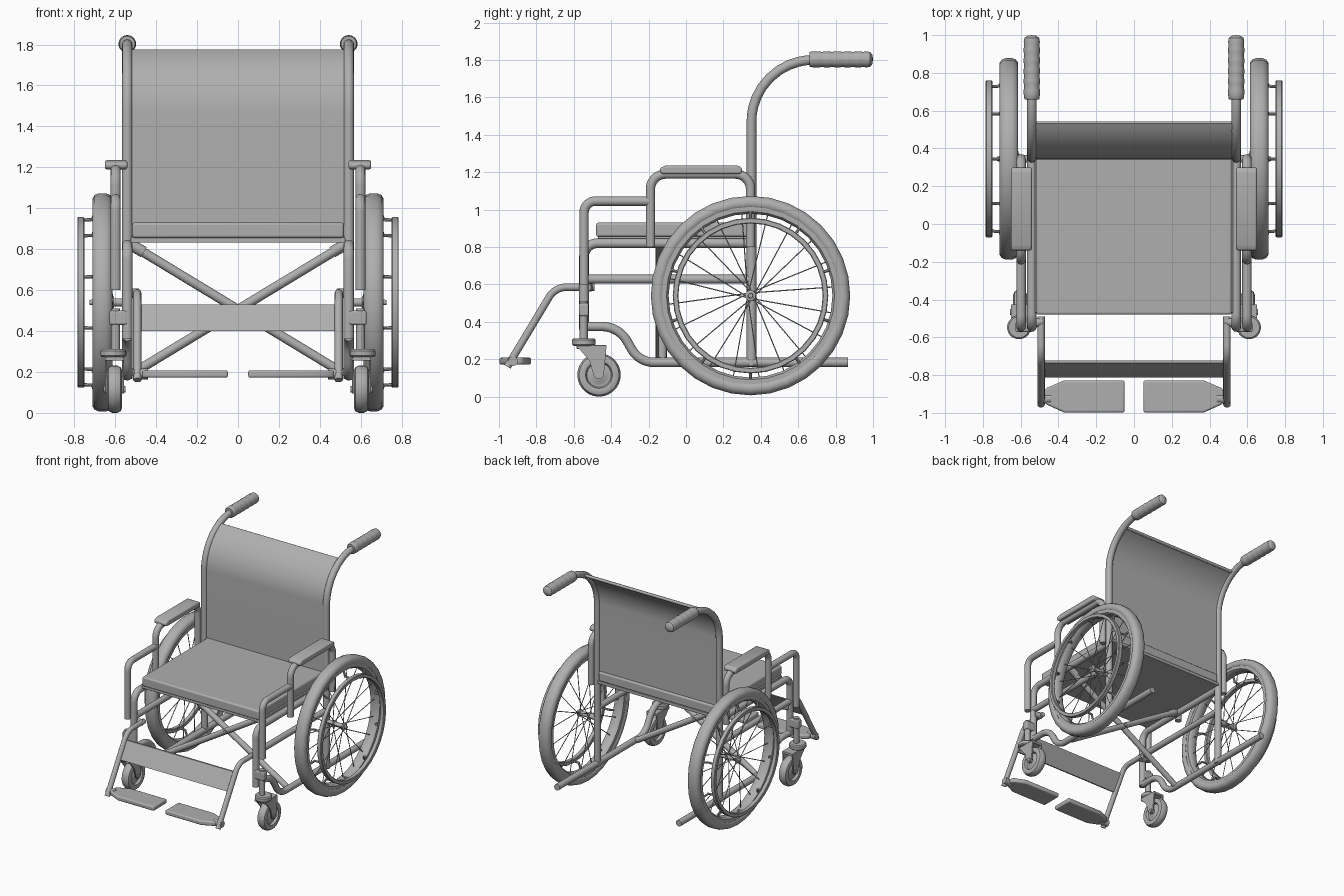
import bpy, bmesh, math
from mathutils import Vector, Matrix

if "Cube" in bpy.data.objects:
    bpy.data.objects.remove(bpy.data.objects["Cube"])

pi = math.pi
GREY = bpy.data.materials.new("dark_grey")
GREY.diffuse_color = (.43, .43, .43, 1)
GREY.use_nodes = True
GREY.node_tree.nodes["Principled BSDF"].inputs["Base Color"].default_value = GREY.diffuse_color


def finish(name, me, mirror=True, bevel=0.0, angle=40):
    """Link a mesh, shade it, optionally bevel it and mirror it across x = 0."""
    me.materials.clear()
    me.materials.append(GREY)
    ob = bpy.data.objects.new(name, me)
    bpy.context.collection.objects.link(ob)
    bpy.ops.object.select_all(action='DESELECT')
    bpy.context.view_layer.objects.active = ob
    ob.select_set(True)
    bpy.ops.object.shade_smooth_by_angle(angle=math.radians(angle))
    if bevel:
        b = ob.modifiers.new("bevel", 'BEVEL')
        b.width, b.segments, b.limit_method = bevel, 3, 'ANGLE'
    if mirror:
        m = ob.modifiers.new("mirror", 'MIRROR')
        m.use_mirror_merge = False
    return ob


def from_bm(name, bm, **kw):
    bmesh.ops.recalc_face_normals(bm, faces=bm.faces)
    me = bpy.data.meshes.new(name)
    bm.to_mesh(me)
    bm.free()
    return finish(name, me, **kw)


def rounded(pts, t):
    """Round the inner corners of a path with arcs of trim length t."""
    pts = [Vector(p) for p in pts]
    ts = t if isinstance(t, (list, tuple)) else [t] * (len(pts) - 2)
    out = [pts[0]]
    for a, p, b, d in zip(pts, pts[1:], pts[2:], ts):
        u, v = (a - p).normalized(), (b - p).normalized()
        half = u.angle(v) / 2
        c = p + (u + v).normalized() * d / math.cos(half)
        s, e = p + u * d - c, p + v * d - c
        out += [c + s.lerp(e, i / 10).normalized() * s.length for i in range(11)]
    return out + [pts[-1]]


def tube(name, pts, r, t=0.05, **kw):
    path = rounded(pts, t)
    cu = bpy.data.curves.new(name, 'CURVE')
    cu.dimensions, cu.bevel_depth, cu.bevel_resolution = '3D', r, 4
    cu.use_fill_caps = True
    sp = cu.splines.new('POLY')
    sp.points.add(len(path) - 1)
    for q, p in zip(sp.points, path):
        q.co = (*p, 1)
    tmp = bpy.data.objects.new("tmp", cu)
    bpy.context.collection.objects.link(tmp)
    dg = bpy.context.evaluated_depsgraph_get()
    me = bpy.data.meshes.new_from_object(tmp.evaluated_get(dg))
    bpy.data.objects.remove(tmp)
    return finish(name, me, **kw)


def side(x, pts):
    return [(x, y, z) for y, z in pts]


def lathe(name, prof, centre, axis='x', n=32, closed=False, **kw):
    """Revolve (offset along axis, radius) pairs about an axis through centre."""
    bm = bmesh.new()
    rings = []
    for k in range(n):
        c, s = math.cos(2 * pi * k / n), math.sin(2 * pi * k / n)
        turn = {'x': lambda o, r: (o, r * c, r * s), 'y': lambda o, r: (r * c, o, r * s),
                'z': lambda o, r: (r * c, r * s, o)}[axis]
        rings.append([bm.verts.new(Vector(centre) + Vector(turn(o, r))) for o, r in prof])
    m = len(prof)
    for k in range(n):
        a, b = rings[k], rings[(k + 1) % n]
        for j in range(m if closed else m - 1):
            i = (j + 1) % m
            bm.faces.new((a[j], a[i], b[i], b[j]))
    bmesh.ops.remove_doubles(bm, verts=bm.verts, dist=1e-5)
    return from_bm(name, bm, **kw)


def prism(name, pts, lo, hi, axis='x', **kw):
    """Extrude a yz outline along x, or an xy outline along z."""
    bm = bmesh.new()
    f = bm.faces.new([bm.verts.new((lo, *p) if axis == 'x' else (*p, lo)) for p in pts])
    ex = bmesh.ops.extrude_face_region(bm, geom=[f])
    d = Vector((hi - lo, 0, 0) if axis == 'x' else (0, 0, hi - lo))
    bmesh.ops.translate(bm, vec=d, verts=[v for v in ex['geom'] if isinstance(v, bmesh.types.BMVert)])
    bm.faces.ensure_lookup_table()
    return from_bm(name, bm, **kw)


def box(name, x, y, z, **kw):
    return prism(name, [(y[0], z[0]), (y[1], z[0]), (y[1], z[1]), (y[0], z[1])], x[0], x[1], **kw)


def sticks(name, ends, r, n=6):
    """Many thin straight rods joined in one object."""
    bm = bmesh.new()
    for a, b in ends:
        a, b = Vector(a), Vector(b)
        rot = (b - a).to_track_quat('Z', 'Y').to_matrix().to_4x4()
        bmesh.ops.create_cone(bm, cap_ends=True, segments=n, radius1=r, radius2=r,
                              depth=(b - a).length, matrix=Matrix.Translation((a + b) / 2) @ rot)
    return from_bm(name, bm)


# Side frames
FX, AX = 0.541, 0.598
tube("back_post", side(FX, [(.35, .165), (.35, 1.80), (.95, 1.80)]), .026, .33)
tube("seat_rail", side(FX, [(-.545, .36), (-.545, .82), (.35, .82)]), .026, .07)
tube("middle_rail", side(FX, [(-.545, .628), (.35, .628)]), .024)
tube("lower_rail", side(FX, [(-.545, .375), (-.36, .375), (-.25, .183), (.865, .183)]), .025, [.09, .08])

# Push handle grips with shallow ribs
grip = [(.66, 0), (.66, .037), (.665, .041)]
for i in range(5):
    y = .69 + i * .055
    grip += [(y, .043), (y + .02, .043), (y + .036, .040)]
grip += [(.965, .043), (.985, .039), (.996, .025), (1.0, 0)]
lathe("hand_grip", grip, (FX, 0, 1.803), axis='y', n=24)

# Armrests
tube("front_arm_tube", side(AX, [(-.545, .60), (-.545, 1.045), (-.19, 1.045)]), .025, .06)
tube("rear_arm_tube", side(AX, [(-.19, .80), (-.19, 1.19), (.345, 1.19), (.345, .80)]), .025, .08)
prism("armrest_pad", [(-.14, 1.2), (-.125, 1.19), (.285, 1.19), (.30, 1.2), (.30, 1.22), (.28, 1.235),
                      (-.11, 1.235), (-.14, 1.22)], .541, .65, bevel=.012)

# Seat and backrest
box("seat_cushion", (-.517, .517), (-.48, .375), (.855, .93), mirror=False, bevel=.012)
box("seat_base", (-.525, .525), (-.47, .375), (.832, .857), mirror=False, bevel=.004)
arc = [(pi - a * math.radians(64) / 14) for a in range(15)]
front = [(.68 + .339 * math.cos(a), 1.47 + .339 * math.sin(a)) for a in arc]
rear = [(.68 + .321 * math.cos(a), 1.47 + .321 * math.sin(a)) for a in arc]
prism("backrest", [(.341, .84)] + front + rear[::-1] + [(.359, .84)], -.525, .525, mirror=False)
hem_y, hem_z = front[-1][0], front[-1][1] - .013
tube("backrest_top_hem", [(-.52, hem_y, hem_z), (.52, hem_y, hem_z)], .012, mirror=False)

# Folding cross brace
for s, y in ((1, -.125), (-1, -.14)):
    tube("cross_brace", [(-.52 * s, y, .82), (.52 * s, y, .19)], .023, mirror=False)
tube("cross_brace_pivot", [(0, -.17, .505), (0, -.095, .505)], .014, mirror=False)
tube("cross_brace_end", [(.46, -.132, .785), (.525, -.132, .823)], .028)

# Large wheels
WC = (0, .345, .54)
lathe("tyre", [(.62, .475), (.613, .485), (.613, .508), (.625, .525), (.645, .533), (.68, .533),
               (.70, .525), (.712, .508), (.712, .485), (.705, .475)], WC, closed=True, n=32)
lathe("wheel_rim", [(.622, .485), (.622, .45), (.638, .438), (.688, .438), (.703, .45), (.703, .485)],
      WC, closed=True, n=32)
lathe("push_rim", [(.75, .390), (.75, .412), (.754, .416), (.781, .416), (.785, .412), (.785, .390),
                   (.781, .386), (.754, .386)], WC, closed=True, n=32)
lathe("wheel_hub", [(.605, 0), (.605, .028), (.617, .028), (.622, .018), (.69, .018), (.695, .028),
                    (.707, .028), (.712, .014), (.725, .012), (.725, 0)], WC, n=20)
tube("axle", [(.541, .345, .54), (.61, .345, .54)], .02)


def polar(x, r, deg):
    a = math.radians(deg)
    return (x, WC[1] + r * math.cos(a), WC[2] + r * math.sin(a))


spokes, pegs = [], []
for i in range(20):
    a = i * 18 + 6
    twist = 40 if i % 4 < 2 else -40
    spokes.append((polar(.612 if i % 2 else .70, .022, a + twist), polar(.662, .445, a)))
for k in range(10):
    a = 18 + 36 * k
    pegs += [(polar(.695, .45, a), polar(.71, .405, a)), (polar(.705, .405, a), polar(.76, .402, a))]
sticks("spokes", spokes, .003)
sticks("push_rim_pegs", pegs, .008, 8)

# Casters
CX, CY, CZ = .603, -.465, .116
lathe("caster_wheel", [(-.022, 0), (-.022, .035), (-.014, .045), (-.014, .065), (-.032, .072), (-.037, .09),
                       (-.03, .107), (-.012, .116), (.012, .116), (.03, .107), (.037, .09), (.032, .072),
                       (.014, .065), (.014, .045), (.022, .035), (.022, 0)], (CX, CY, CZ), n=28)
for x in (CX - .047, CX + .037):
    prism("caster_fork_leg", [(-.585, .272), (-.425, .272), (-.43, .215), (-.44, .11), (-.455, .095),
                              (-.478, .095), (-.495, .115), (-.515, .19)], x, x + .01)
box("caster_fork_top", (CX - .047, CX + .047), (-.585, -.425), (.255, .275), bevel=.004)
tube("caster_axle", [(CX - .054, CY, CZ), (CX + .054, CY, CZ)], .016)
lathe("caster_cap", [(.272, 0), (.272, .055), (.28, .063), (.303, .063), (.311, .055), (.311, 0)],
      (CX + .006, -.547, 0), axis='z', n=28)
tube("caster_stem", side(AX, [(-.547, .30), (-.547, .51)]), .022)
box("caster_stem_clamp", (.54, .628), (-.572, -.52), (.43, .50), bevel=.01)

# Leg rests
tube("footrest_tube", side(.492, [(-.49, .585), (-.70, .585), (-.955, .16)]), .02, .06)
tube("footrest_bracket", [(.485, -.515, .585), (.545, -.53, .585)], .024)
prism("calf_strap", [(-.722, .53), (-.802, .40), (-.812, .40), (-.736, .53)], -.492, .492, mirror=False)
prism("footplate", [(.05, -.998), (.37, -.998), (.465, -.955), (.475, -.935), (.475, -.885), (.462, -.868),
                    (.37, -.828), (.05, -.828)], .172, .208, axis='z', bevel=.01)
tube("footplate_hinge", [(.44, -.925, .19), (.512, -.925, .19)], .026)
